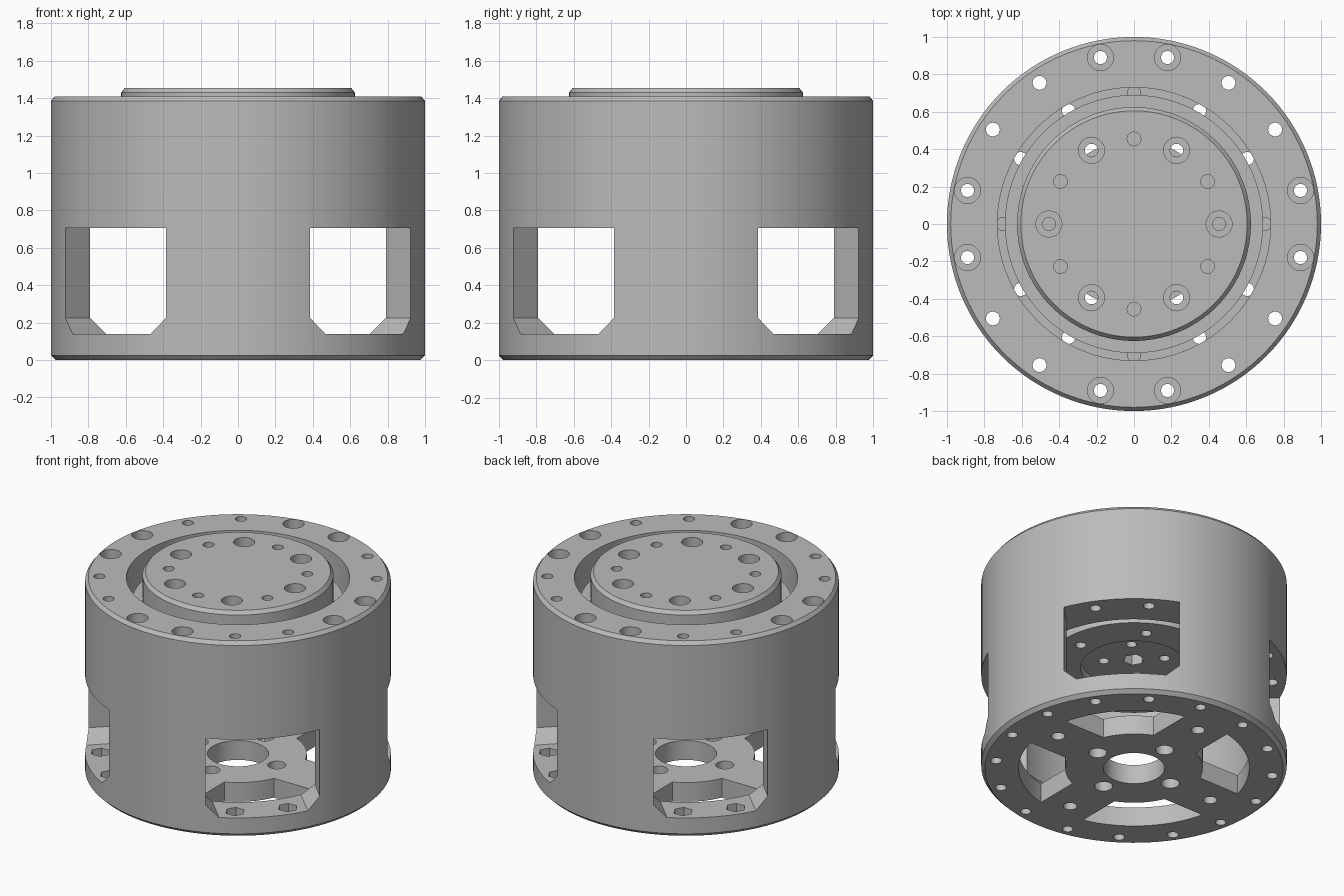
import bpy, bmesh, math
from mathutils import Matrix, Vector

if "Cube" in bpy.data.objects:
    bpy.data.objects.remove(bpy.data.objects["Cube"], do_unlink=True)

metal = bpy.data.materials.new("light grey metal")
metal.use_nodes = True
GREY = (0.5, 0.5, 0.5, 1)
metal.diffuse_color = GREY
metal.node_tree.nodes["Principled BSDF"].inputs["Base Color"].default_value = GREY


def to_object(bm, name):
    bmesh.ops.recalc_face_normals(bm, faces=bm.faces[:])
    mesh = bpy.data.meshes.new(name)
    bm.to_mesh(mesh)
    bm.free()
    obj = bpy.data.objects.new(name, mesh)
    bpy.context.collection.objects.link(obj)
    mesh.materials.append(metal)
    return obj


def lathe(bm, profile, steps, x=0, y=0, closed=False):
    """Turn an (r, z) profile round a vertical axis at x, y."""
    verts = [bm.verts.new((x + r, y, z)) for r, z in profile]
    pairs = list(zip(verts, verts[1:]))
    if closed:
        pairs.append((verts[-1], verts[0]))
    edges = [bm.edges.new(p) for p in pairs]
    bmesh.ops.spin(bm, geom=verts + edges, cent=(x, y, 0), axis=(0, 0, 1),
                   angle=2 * math.pi, steps=steps, use_duplicate=False)
    bmesh.ops.remove_doubles(bm, verts=bm.verts[:], dist=1e-5)


def prism(bm, points, shift, matrix):
    """Extrude a polygon along shift, then place it with matrix."""
    face = bm.faces.new([bm.verts.new(p) for p in points])
    out = bmesh.ops.extrude_face_region(bm, geom=[face], use_keep_orig=True)
    new = [g for g in out["geom"] if isinstance(g, bmesh.types.BMVert)]
    bmesh.ops.translate(bm, verts=new, vec=shift)
    bmesh.ops.transform(bm, matrix=matrix, verts=new + list(face.verts))


def cut(target, bm):
    cutter = to_object(bm, "cutter")
    cutter.hide_render = True
    mod = target.modifiers.new("cut", "BOOLEAN")
    mod.operation, mod.solver, mod.object = "DIFFERENCE", "EXACT", cutter
    bpy.context.view_layer.objects.active = target
    bpy.ops.object.modifier_apply(modifier=mod.name)
    bpy.data.objects.remove(cutter, do_unlink=True)


def holes(target, radius, degrees, profile, steps=20):
    bm = bmesh.new()
    for d in degrees:
        a = math.radians(d)
        lathe(bm, profile, steps, radius * math.cos(a), radius * math.sin(a))
    cut(target, bm)


def bore(r, low, high):
    return [(0, low), (r, low), (r, high), (0, high)]


def counterbore(r, wide, low, ledge, high):
    return [(0, low), (r, low), (r, ledge), (wide, ledge), (wide, high), (0, high)]


def polar(r, degrees, z):
    a = math.radians(degrees)
    return Vector((r * math.cos(a), r * math.sin(a), z))


quarters = [0, 90, 180, 270]
diagonals = [Matrix.Rotation(math.radians(q + 45), 4, "Z") for q in quarters]

# Housing: base plate, lower cavity and upper flange bore
bm = bmesh.new()
lathe(bm, [(0.2, 0), (0.975, 0), (1, 0.025), (1, 1.385), (0.98, 1.41), (0.73, 1.41),
           (0.73, 0.705), (0.83, 0.705), (0.83, 0.225), (0.76, 0.139), (0.2, 0.139)],
      128, closed=True)
housing = to_object(bm, "housing")

# Side windows with chamfered lower corners
bm = bmesh.new()
outline = [(-0.295, 0.14), (0.295, 0.14), (0.38, 0.225), (0.38, 0.705),
           (-0.38, 0.705), (-0.38, 0.225)]
for m in diagonals:
    prism(bm, [(0.5, y, z) for y, z in outline], (0.7, 0, 0), m)
cut(housing, bm)

# Openings between the base spokes
inner, outer, half_spoke = 0.45, 0.755, 0.18
bm = bmesh.new()
for m in diagonals:
    points = []
    for r, way in ((inner, 1), (outer, -1)):
        spread = 45 - math.degrees(math.asin(half_spoke / r))
        points += [polar(r, way * spread * (i / 8 - 1), -0.1) for i in range(17)]
    prism(bm, points, (0, 0, 0.35), m)
cut(housing, bm)

# Flange screws: counterbored pairs on the posts, plain pairs over the windows
posts = [q + s * 11.4 for q in quarters for s in (-1, 1)]
window_screws = [q + 45 + s * 11.2 for q in quarters for s in (-1, 1)]
holes(housing, 0.908, posts, counterbore(0.035, 0.07, -0.1, 1.28, 1.6))
holes(housing, 0.908, window_screws, bore(0.037, -0.1, 1.6))
holes(housing, 0.9, window_screws, bore(0.065, 0.07, 0.3), 6)

# Base plate mounting holes
holes(housing, 0.31, quarters, bore(0.06, -0.1, 0.3))
holes(housing, 0.65, quarters, bore(0.045, -0.1, 0.13))

# Rotor: output face, step and recessed underside
bm = bmesh.new()
lathe(bm, [(0, 0.82), (0.35, 0.82), (0.35, 0.76), (0.59, 0.76), (0.59, 0.85), (0.66, 0.85),
           (0.66, 1.15), (0.69, 1.15), (0.69, 1.25), (0.625, 1.25), (0.625, 1.43),
           (0.605, 1.455), (0, 1.455)], 128)
rotor = to_object(bm, "rotor")
holes(rotor, 0.455, range(0, 360, 60), counterbore(0.035, 0.07, 0.6, 1.33, 1.6))
holes(rotor, 0.455, range(30, 360, 60), bore(0.037, 1.33, 1.6))
holes(rotor, 0.2, range(45, 360, 90), bore(0.035, 0.7, 0.95))
holes(rotor, 0, [0], bore(0.07, 0.7, 0.95), 6)

# Bearing ring closing the gap between rotor and housing
bm = bmesh.new()
lathe(bm, [(0.62, 0.87), (0.74, 0.87), (0.74, 1.05), (0.62, 1.05)], 128, closed=True)
ring = to_object(bm, "bearing_ring")
holes(ring, 0.7, range(0, 360, 30), bore(0.035, 0.8, 1.2))

# Smooth round walls, keep edges crisp
for obj in (housing, rotor, ring):
    bpy.ops.object.select_all(action="DESELECT")
    obj.select_set(True)
    bpy.context.view_layer.objects.active = obj
    bpy.ops.object.shade_smooth_by_angle(angle=math.radians(25))
